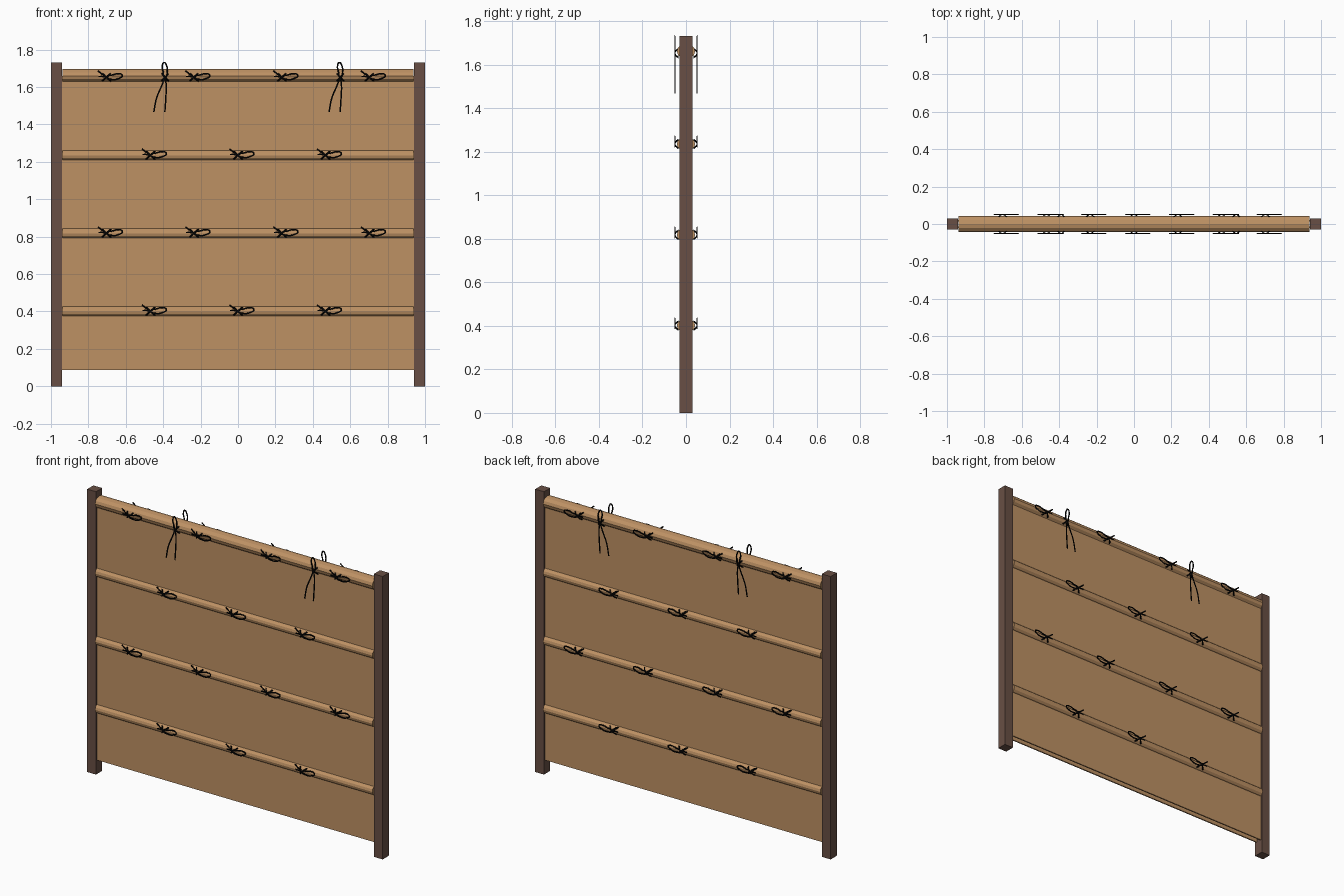
import bpy, math

cube = bpy.data.objects.get("Cube")
if cube:
    bpy.data.objects.remove(cube)


def material(name, rgb):
    m = bpy.data.materials.new(name)
    m.use_nodes = True
    m.diffuse_color = (*rgb, 1)
    m.node_tree.nodes["Principled BSDF"].inputs["Base Color"].default_value = (*rgb, 1)
    return m


bamboo = material("tan bamboo", (0.515, 0.285, 0.127))
wood = material("dark brown wood", (0.138, 0.078, 0.058))
cord = material("black cord", (0.001, 0.001, 0.001))


def box(name, x, y, z, sx, sy, sz, mat):
    bpy.ops.mesh.primitive_cube_add(size=1, location=(x, y, z))
    o = bpy.context.object
    o.name = name
    o.scale = (sx, sy, sz)
    o.data.materials.append(mat)


def rail(name, y, z, ry, rz):
    bpy.ops.mesh.primitive_cylinder_add(vertices=12, radius=1, depth=1.876,
                                        location=(0, y, z),
                                        rotation=(0, math.pi / 2, 0))
    o = bpy.context.object
    o.name = name
    o.scale = (rz, ry, 1)
    o.data.materials.append(bamboo)


def cord_curve(name, strands, loop):
    """Flat bow: open strands plus one closed loop, in local x, depth, z."""
    c = bpy.data.curves.new(name, "CURVE")
    c.dimensions = "3D"
    c.bevel_depth = 0.0045
    c.bevel_resolution = 1
    c.resolution_u = 6
    c.use_fill_caps = True
    for pts in strands + [loop]:
        s = c.splines.new("BEZIER")
        s.bezier_points.add(len(pts) - 1)
        s.use_cyclic_u = pts is loop
        for p, co in zip(s.bezier_points, pts):
            p.co = co
            p.handle_left_type = p.handle_right_type = "AUTO"
    c.materials.append(cord)
    return c


FLAT = 0.4  # cords are flattened in depth


def wrap(dx, dz):
    """Strand bending over the rail at the knot."""
    d = 0.017 / FLAT
    return [(-dx, d, -dz), (-dx / 2, d / 4, -dz / 2), (0, 0, 0),
            (dx / 2, d / 4, dz / 2), (dx, d, dz)]


# Posts and the two thin bamboo sheets
for side, label in ((1, "left"), (-1, "right")):
    box(label + "_post", side * 0.97, 0, 0.865, 0.06, 0.06, 1.73, wood)
for side, label in ((-1, "front"), (1, "back")):
    box(label + "_sheet", 0, side * 0.018, 0.873, 1.88, 0.008, 1.574, bamboo)

# Rails on both faces, and the cap rail
rows = [1.652, 1.235, 0.818, 0.401]
for i, z in enumerate(rows[1:]):
    for side, label in ((-1, "front"), (1, "back")):
        rail(f"{label}_rail_{i + 1}", side * 0.015, z, 0.027, 0.027)
rail("cap_rail", 0, 1.66, 0.042, 0.035)

# Cord bows
small = cord_curve("small_bow",
                   [wrap(0.022, 0.02), wrap(0.022, -0.02),
                    [(0, 0, 0), (-0.02, 0, 0.014), (-0.046, 0, 0.035)],
                    [(0, 0, 0), (-0.02, 0, 0.004), (-0.042, 0, 0.004)]],
                   [(0, 0, 0), (0.03, 0, 0.012), (0.065, 0, 0.019),
                    (0.085, 0, 0.01), (0.065, 0, -0.007), (0.03, 0, -0.012)])
tall = cord_curve("tall_bow",
                  [wrap(0.018, 0.02), wrap(0.018, -0.02),
                   [(0, 0, 0), (-0.02, 0, -0.05), (-0.045, 0, -0.11), (-0.06, 0, -0.185)],
                   [(0, 0, 0), (0.006, 0, -0.04), (0.004, 0, -0.11), (-0.001, 0, -0.185)]],
                  [(0, 0, 0), (0.012, 0, 0.035), (0.007, 0, 0.065),
                   (-0.005, 0, 0.079), (-0.015, 0, 0.06), (-0.01, 0, 0.03)])


def tie(data, x, z):
    for side, label in ((-1, "front"), (1, "back")):
        o = bpy.data.objects.new(f"{label}_{data.name}", data)
        o.location = (x, side * 0.051, z)
        o.scale = (1, -side * FLAT, 1)
        bpy.context.collection.objects.link(o)


for i, z in enumerate(rows):
    for x in ((-0.703, -0.235, 0.235, 0.703) if i % 2 == 0 else (-0.468, 0, 0.468)):
        tie(small, x, z)
for x in (-0.39, 0.547):
    tie(tall, x, rows[0])
